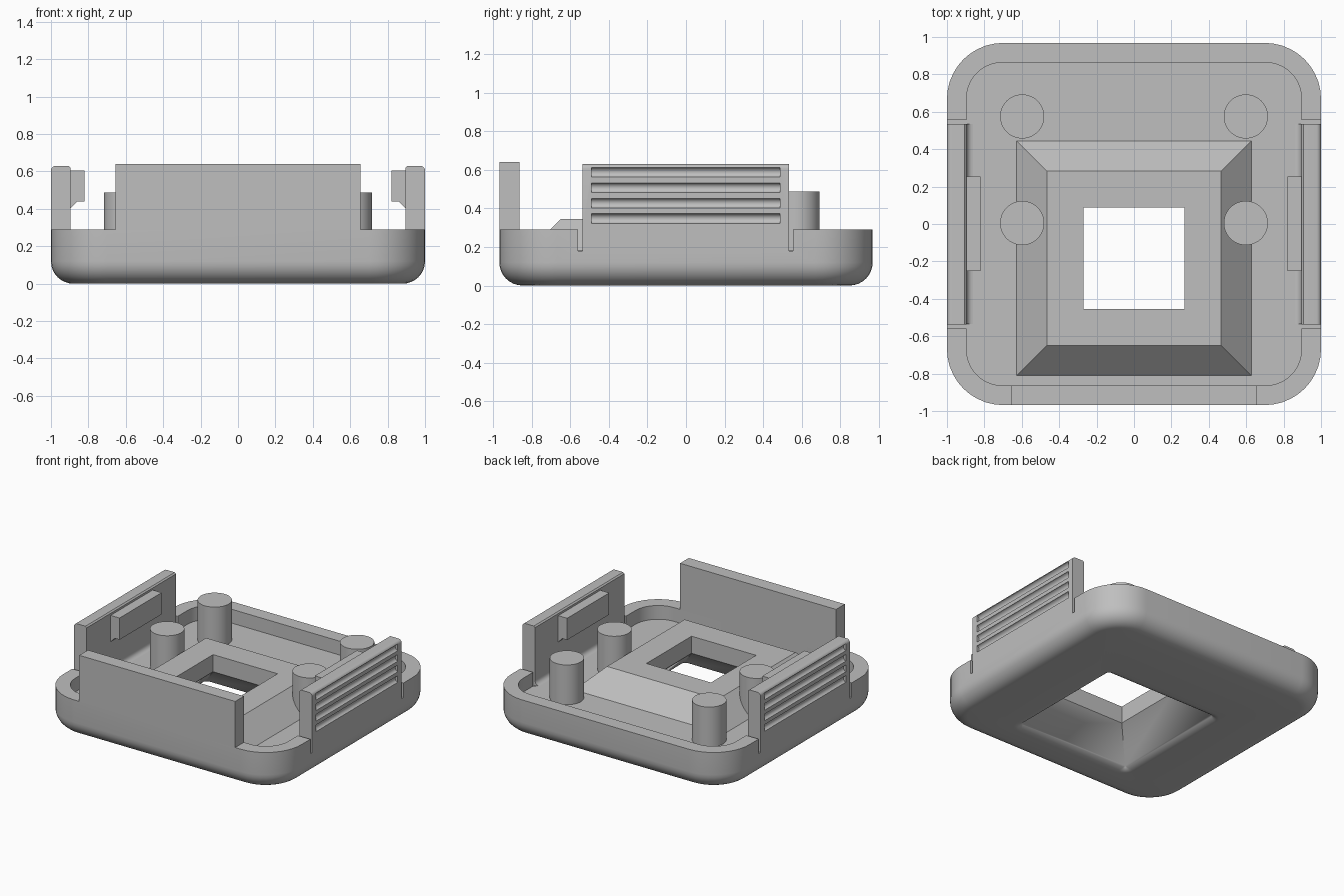
import bpy, bmesh, math
from mathutils import Vector

if "Cube" in bpy.data.objects:
    bpy.data.objects.remove(bpy.data.objects["Cube"], do_unlink=True)

grey = bpy.data.materials.new("plain grey plastic")
grey.use_nodes = True
colour = (0.52, 0.52, 0.52, 1)
grey.diffuse_color = colour
grey.node_tree.nodes["Principled BSDF"].inputs["Base Color"].default_value = colour

FLOOR, RIM = 0.185, 0.29
WIDE, DEEP, CORNER, ROUND = 1.0, 0.968, 0.3, 0.12
INNER = 0.895


def finish(name, bm):
    bmesh.ops.remove_doubles(bm, verts=bm.verts, dist=1e-5)
    bmesh.ops.recalc_face_normals(bm, faces=bm.faces)
    mesh = bpy.data.meshes.new(name)
    bm.to_mesh(mesh)
    bm.free()
    ob = bpy.data.objects.new(name, mesh)
    bpy.context.collection.objects.link(ob)
    mesh.materials.append(grey)
    return ob


def smooth(ob):
    bpy.ops.object.select_all(action='DESELECT')
    ob.select_set(True)
    bpy.context.view_layer.objects.active = ob
    bpy.ops.object.shade_smooth_by_angle(angle=math.radians(30))


def ring(bm, hx, hy, r, z, cy=0.0, steps=10):
    """Rounded rectangle; zero radius gives square corners."""
    verts = []
    for i, (sx, sy) in enumerate([(1, 1), (-1, 1), (-1, -1), (1, -1)]):
        for k in range(steps + 1):
            a = math.pi / 2 * (i + k / steps)
            verts.append(bm.verts.new((sx * (hx - r) + r * math.cos(a),
                                       cy + sy * (hy - r) + r * math.sin(a), z)))
    return verts


def prism(name, points, y0, y1):
    """Extrude an x-z outline along y."""
    bm = bmesh.new()
    face = bm.faces.new([bm.verts.new((x, y0, z)) for x, z in points])
    out = bmesh.ops.extrude_face_region(bm, geom=[face])
    moved = [v for v in out["geom"] if isinstance(v, bmesh.types.BMVert)]
    bmesh.ops.translate(bm, verts=moved, vec=Vector((0, y1 - y0, 0)))
    return finish(name, bm)


def box(name, x0, x1, y0, y1, z0, z1):
    return prism(name, [(x0, z0), (x1, z0), (x1, z1), (x0, z1)], y0, y1)


def cut(target, cutter):
    cutter.hide_render = True
    mod = target.modifiers.new("cut", 'BOOLEAN')
    mod.solver = 'EXACT'
    mod.object = cutter
    bpy.context.view_layer.objects.active = target
    bpy.ops.object.modifier_apply(modifier=mod.name)
    bpy.data.objects.remove(cutter, do_unlink=True)


# Tray: one closed loft over the outside, rim, floor, raised frame and underside recess
bm = bmesh.new()
rings = []
for k in range(9):
    a = math.pi / 2 * k / 8
    inset = ROUND * (1 - math.sin(a))
    rings.append(ring(bm, WIDE - inset, DEEP - inset, CORNER - inset, ROUND * (1 - math.cos(a))))
rings.append(ring(bm, WIDE, DEEP, CORNER, RIM))
rings.append(ring(bm, INNER, 0.863, 0.19, RIM))
rings.append(ring(bm, INNER, 0.863, 0.19, FLOOR))
CY = -0.183
for half, z in [(0.628, FLOOR), (0.466, 0.345), (0.271, 0.345), (0.271, 0.215)]:
    rings.append(ring(bm, half, half, 0, z, CY))
# Recess slopes outward, then blends softly into the underside
BLEND = 0.1
for k in range(7):
    a = math.pi / 4 * (1 - k / 6)
    half = 0.53 - BLEND * math.sin(a)
    rings.append(ring(bm, half, half, 0.1 * k / 6, BLEND * (1 - math.cos(a)), CY))
for lower, upper in zip(rings, rings[1:] + rings[:1]):
    n = len(lower)
    for i in range(n):
        j = (i + 1) % n
        bm.faces.new((lower[i], lower[j], upper[j], upper[i]))
tray = finish("tray", bm)

# Front wall
box("front_wall", -0.656, 0.654, -DEEP, -0.863, RIM, 0.64)

for side, s in (("left", 1), ("right", -1)):
    # Relief slots either side of the clip
    for y in (-0.549, 0.545):
        cut(tray, box("slot_cutter", s * 0.88, s * 1.05, y - 0.011, y + 0.011, 0.18, 0.4))

    # Clip with a rounded top and scooped grip grooves
    outline = [(s * INNER, RIM), (s * WIDE, RIM)]
    for k in range(6):
        a = math.pi / 2 * k / 5
        outline.append((s * (0.975 + 0.025 * math.cos(a)), 0.605 + 0.025 * math.sin(a)))
    outline += [(s * 0.905, 0.63), (s * INNER, 0.62)]
    clip = prism(side + "_clip", outline, -0.538, 0.534)
    for i in range(4):
        z = 0.347 + 0.08 * i
        circle = [(s * (1.005 + 0.026 * math.cos(math.tau * k / 20)),
                   z + 0.026 * math.sin(math.tau * k / 20)) for k in range(20)]
        cut(clip, prism("groove_cutter", circle, -0.49, 0.488))
    smooth(clip)

    # Catch on the inner face of the clip, chamfered below
    prism(side + "_catch", [(s * x, z) for x, z in
          [(0.82, 0.605), (0.9, 0.605), (0.9, 0.4), (0.86, 0.44), (0.82, 0.44)]], -0.25, 0.255)

    # Fillet at the foot of the clip
    R = 0.035
    foot = [(s * 0.9, FLOOR - 0.01)]
    for k in range(7):
        a = math.pi / 2 * k / 6
        foot.append((s * (INNER - R + R * math.sin(a)), FLOOR + R * (1 - math.cos(a))))
    smooth(prism(side + "_clip_foot", foot, -0.534, 0.534))

    # Support posts
    for end, y in (("rear", 0.575), ("middle", 0.005)):
        bm = bmesh.new()
        bmesh.ops.create_cone(bm, cap_ends=True, segments=48, radius1=0.118, radius2=0.118, depth=0.32)
        bmesh.ops.translate(bm, verts=bm.verts, vec=Vector((s * 0.598, y, 0.327)))
        smooth(finish(side + "_" + end + "_post", bm))

smooth(tray)
